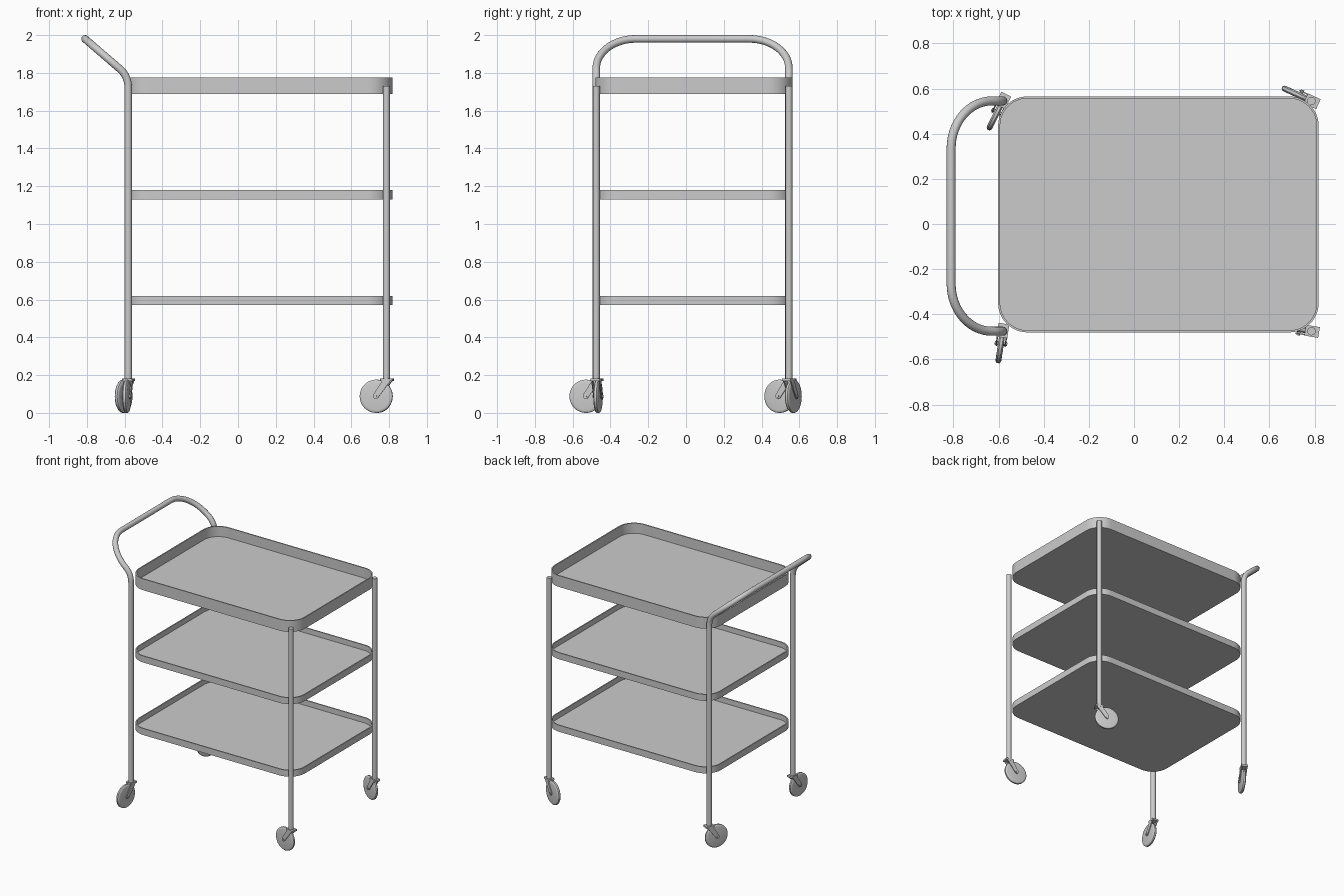
import bpy, bmesh
from math import sin, cos, pi, atan2
from mathutils import Vector, Matrix

if "Cube" in bpy.data.objects:
    bpy.data.objects.remove(bpy.data.objects["Cube"])

YL, YH = -0.475, 0.545          # post rows in y
XL, XR = -0.581, 0.786          # post rows in x


def finish(bm, name, matrix=None, angle=0.6):
    bmesh.ops.recalc_face_normals(bm, faces=bm.faces)
    if matrix:
        bm.transform(matrix)
    me = bpy.data.meshes.new(name)
    bm.to_mesh(me)
    bm.free()
    ob = bpy.data.objects.new(name, me)
    bpy.context.collection.objects.link(ob)
    bpy.ops.object.select_all(action='DESELECT')
    ob.select_set(True)
    bpy.context.view_layer.objects.active = ob
    bpy.ops.object.shade_smooth_by_angle(angle=angle)
    return ob


def loft(bm, rings):
    """Skin closed rings of points and cap both ends."""
    rv = [[bm.verts.new(p) for p in r] for r in rings]
    n = len(rv[0])
    for a, b in zip(rv, rv[1:]):
        for i in range(n):
            j = (i + 1) % n
            bm.faces.new((a[i], a[j], b[j], b[i]))
    bm.faces.new(rv[0])
    bm.faces.new(rv[-1])


def rounded_rect(x0, x1, y0, y1, r, z, seg=12):
    pts = []
    for cx, cy, a0 in ((x1 - r, y1 - r, 0), (x0 + r, y1 - r, pi / 2),
                       (x0 + r, y0 + r, pi), (x1 - r, y0 + r, 3 * pi / 2)):
        for i in range(seg + 1):
            a = a0 + i / seg * pi / 2
            pts.append((cx + r * cos(a), cy + r * sin(a), z))
    return pts


def tray(name, z0, z1, t=0.009):
    bm = bmesh.new()
    rings = []
    for d, z in ((0, z0), (0, z1), (t, z1), (t, z0 + t)):
        rings.append(rounded_rect(-0.602 + d, 0.818 - d, -0.48 + d, 0.565 - d, 0.13 - d, z))
    loft(bm, rings)
    finish(bm, name)


def tube(name, pts, radius):
    cu = bpy.data.curves.new(name, 'CURVE')
    cu.dimensions = '3D'
    cu.bevel_depth = radius
    cu.bevel_resolution = 6
    cu.use_fill_caps = True
    sp = cu.splines.new('POLY')
    sp.points.add(len(pts) - 1)
    for p, co in zip(sp.points, pts):
        p.co = (*co, 1)
    ob = bpy.data.objects.new(name, cu)
    bpy.context.collection.objects.link(ob)
    bpy.ops.object.select_all(action='DESELECT')
    ob.select_set(True)
    bpy.context.view_layer.objects.active = ob
    bpy.ops.object.convert(target='MESH')
    bpy.ops.object.shade_smooth_by_angle(angle=0.7)


# Three trays, the top one deeper
tray("bottom_tray", 0.57, 0.62)
tray("middle_tray", 1.13, 1.18)
tray("top_tray", 1.688, 1.775)

# Left posts and push handle: one bent tube
half = [Vector((XL, YL, 0.17)), Vector((XL, YL, 1.71))]
bend = (Vector((XL, YL, 1.72)), Vector((XL, YL, 1.785)), Vector((-0.63, YL, 1.825)))
for i in range(9):
    t = i / 8
    half.append(bend[0] * (1 - t) ** 2 + bend[1] * 2 * t * (1 - t) + bend[2] * t * t)
end = Vector((-0.81, YL, 1.98))
slope = end - bend[2]
for i in range(1, 17):
    a = i / 16 * pi / 2
    half.append(bend[2] + slope * sin(a) + Vector((0, 0.21 * (1 - cos(a)), 0)))
other = [Vector((p.x, YL + YH - p.y, p.z)) for p in reversed(half)]
tube("handle_and_left_posts", half + other, 0.02)

# Right posts
for side, y in (("front", YL), ("back", YH)):
    tube(side + "_right_post", [(XR, y, 0.17), (XR, y, 1.73)], 0.0185)


# Swivel casters: local +x is the trailing direction
def caster(name, x, y, dx, dy):
    m = Matrix.Translation((x, y, 0)) @ Matrix.Rotation(atan2(dy, dx), 4, 'Z')
    # wheel with softened rim
    bm = bmesh.new()
    rings = []
    for v, r in ((-0.013, 0.074), (-0.011, 0.083), (-0.006, 0.088),
                 (0.006, 0.088), (0.011, 0.083), (0.013, 0.074)):
        rings.append([(0.055 + r * cos(k * pi / 20), v, 0.088 + r * sin(k * pi / 20))
                      for k in range(40)])
    loft(bm, rings)
    finish(bm, name + "_wheel", m)
    # fork: top plate, two tapered legs, axle
    bm = bmesh.new()
    bmesh.ops.create_cube(bm, size=1, matrix=Matrix.Translation((-0.003, 0, 0.175))
                          @ Matrix.Diagonal((0.062, 0.048, 0.014, 1)))
    leg = ((-0.025, 0.17), (0.02, 0.17), (0.068, 0.095), (0.068, 0.082),
           (0.058, 0.073), (0.044, 0.078))
    for s in (-1, 1):
        loft(bm, [[(u, s * v, z) for u, z in leg] for v in (0.017, 0.023)])
    bmesh.ops.create_cone(bm, cap_ends=True, segments=16, radius1=0.008, radius2=0.008,
                          depth=0.056, matrix=Matrix.Translation((0.055, 0, 0.088))
                          @ Matrix.Rotation(pi / 2, 4, 'X'))
    finish(bm, name + "_fork", m)


caster("front_left_caster", XL, YL, -0.15, -0.99)
caster("back_left_caster", XL, YH, -0.45, -0.9)
caster("front_right_caster", XR, YL, -0.985, 0.17)
caster("back_right_caster", XR, YH, -0.91, 0.42)
